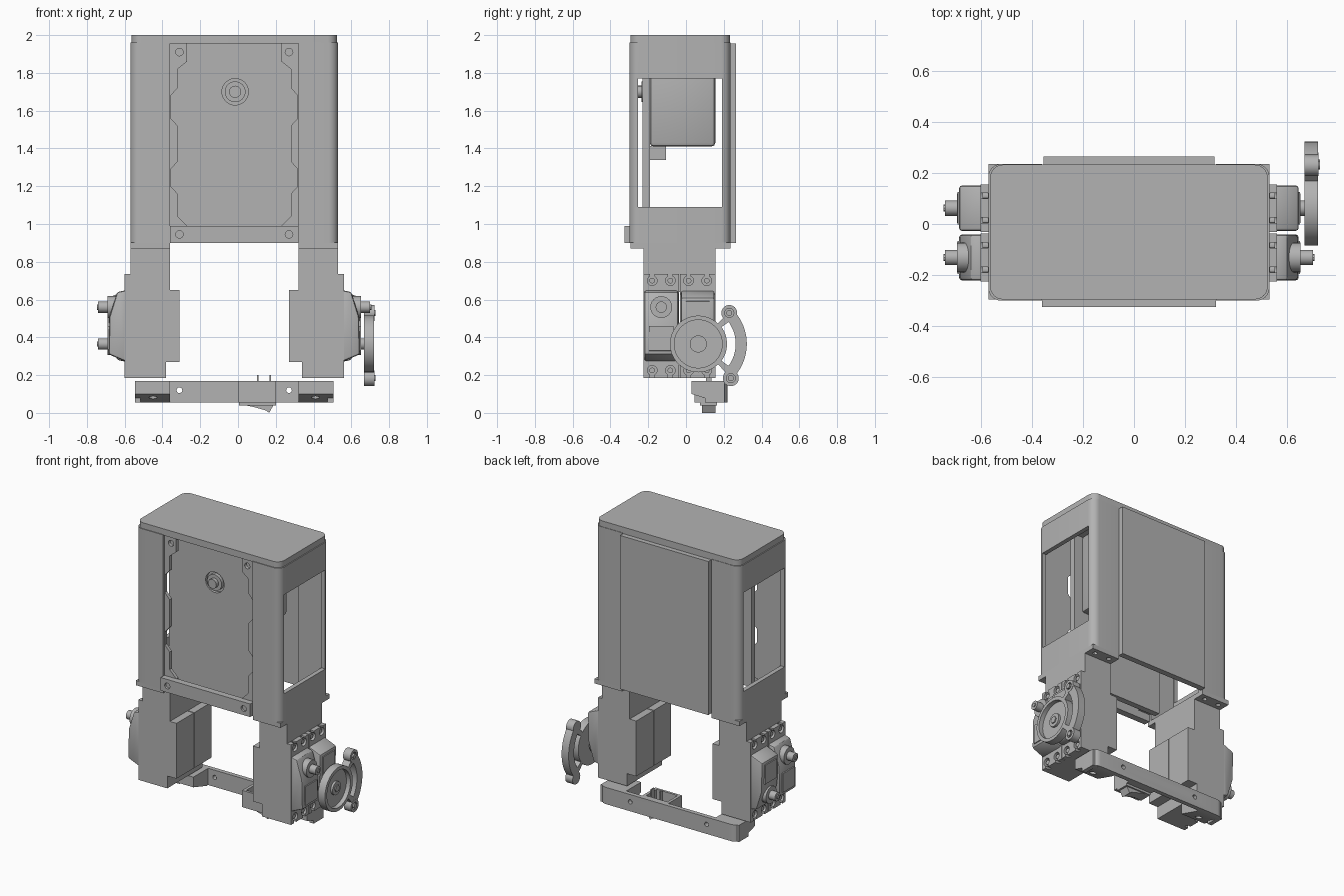
import bpy, bmesh, math

if "Cube" in bpy.data.objects:
    bpy.data.objects.remove(bpy.data.objects["Cube"], do_unlink=True)

grey = bpy.data.materials.new("plain grey")
grey.use_nodes = True
colour = (0.45, 0.45, 0.45, 1)
grey.diffuse_color = colour
grey.node_tree.nodes["Principled BSDF"].inputs["Base Color"].default_value = colour
MID = -0.02          # centre plane of the body
parts = []


def prism(name, pts, axis, lo, hi):
    """Extrude a 2D outline along an axis."""
    k = "xyz".index(axis)
    bm = bmesh.new()
    rings = []
    for a in (lo, hi):
        ring = []
        for p in pts:
            co = list(p)
            co.insert(k, a)
            ring.append(bm.verts.new(co))
        rings.append(ring)
    low, top = rings
    bm.faces.new(low)
    bm.faces.new(top)
    for i in range(len(pts)):
        j = (i + 1) % len(pts)
        bm.faces.new((low[i], low[j], top[j], top[i]))
    bmesh.ops.recalc_face_normals(bm, faces=bm.faces)
    me = bpy.data.meshes.new(name)
    bm.to_mesh(me)
    bm.free()
    me.materials.append(grey)
    ob = bpy.data.objects.new(name, me)
    bpy.context.collection.objects.link(ob)
    parts.append(ob)
    return ob


def box(name, x0, x1, y0, y1, z0, z1):
    return prism(name, [(x0, y0), (x1, y0), (x1, y1), (x0, y1)], "z", z0, z1)


def arc(c, r, a0, a1, n=24):
    return [(c[0] + r * math.cos(math.radians(a0 + (a1 - a0) * i / n)),
             c[1] + r * math.sin(math.radians(a0 + (a1 - a0) * i / n))) for i in range(n + 1)]


def disc(name, c, r, axis, lo, hi, n=32):
    return prism(name, arc(c, r, 0, 360, n)[:-1], axis, lo, hi)


def rounded(x0, x1, y0, y1, r):
    return (arc((x1 - r, y1 - r), r, 0, 90, 8) + arc((x0 + r, y1 - r), r, 90, 180, 8)
            + arc((x0 + r, y0 + r), r, 180, 270, 8) + arc((x1 - r, y0 + r), r, 270, 360, 8))


def apply(ob, mod):
    bpy.context.view_layer.objects.active = ob
    bpy.ops.object.modifier_apply(modifier=mod.name)


def cut(ob, *cutters):
    for c in cutters:
        m = ob.modifiers.new("cut", "BOOLEAN")
        m.operation, m.solver, m.object = "DIFFERENCE", "EXACT", c
        apply(ob, m)
        parts.remove(c)
        bpy.data.objects.remove(c, do_unlink=True)


def bevel(ob, w):
    m = ob.modifiers.new("bevel", "BEVEL")
    m.width, m.segments = w, 2
    apply(ob, m)


# Housing: rounded shell, open front and back, a window in each side
shell = prism("housing", rounded(MID - .55, MID + .55, -.30, .235, .05), "z", .90, 1.96)
cut(shell,
    box("cutter", MID - .52, MID + .52, -.262, .197, 0, 3),
    box("cutter", MID - .34, MID + .34, -1, 1, 0, 3),
    box("cutter", -1, 1, -.255, .19, 1.09, 1.77))
prism("lid", rounded(MID - .543, MID + .543, -.295, .232, .05), "z", 1.955, 2.0)
box("back_cover", MID - .335, MID + .335, .225, .265, .90, 1.955)
bar = box("front_bar", MID - .34, MID + .34, -.325, -.28, .90, .99)
cut(bar, *[disc("cutter", (MID + s * .29, .945), .02, "y", -.33, -.31, 16) for s in (-1, 1)])

# Recessed panel with the motor behind it
panel = box("motor_panel", MID - .345, MID + .345, -.23, -.19, .92, 1.955)
cut(panel, disc("cutter", (-.015, 1.70), .07, "y", -.24, -.21))
disc("shaft_collar", (-.015, 1.70), .055, "y", -.235, -.19)
disc("motor_shaft", (-.015, 1.70), .032, "y", -.26, -.19, 16)
bevel(box("motor", MID - .29, MID + .29, -.192, .155, 1.41, 1.955), .02)
box("motor_plug", MID - .08, MID + .08, -.19, -.105, 1.34, 1.412)

for s, side in ((1, "left"), (-1, "right")):
    def X(d):
        return MID + s * d

    def sbox(name, d0, d1, *rest):
        return box(side + "_" + name, *sorted((X(d0), X(d1))), *rest)

    def sdisc(name, c, r, d0, d1, n=24):
        return disc(side + "_" + name, c, r, "x", *sorted((X(d0), X(d1))), n)

    # Notched flange at the edge of the front opening
    edge = [(.345, .95), (.25, .95), (.25, .99), (.30, 1.04), (.30, 1.16), (.336, 1.20),
            (.336, 1.29), (.30, 1.33), (.30, 1.52), (.336, 1.56), (.336, 1.68),
            (.30, 1.72), (.30, 1.82), (.25, 1.86), (.25, 1.955), (.345, 1.955)]
    flange = prism(side + "_flange", [(X(d), z) for d, z in edge], "y", -.285, -.262)
    cut(flange, disc("cutter", (X(.29), 1.91), .02, "y", -.4, -.2, 16))

    # Mounting foot and leg brackets
    foot = sbox("foot_plate", .34, .55, -.295, .235, .87, .902)
    cut(foot, *[disc("cutter", (X(d), .195), .015, "z", .8, 1, 12) for d in (.39, .50)])
    sbox("neck", .34, .55, -.225, .155, .64, .88)
    sbox("lower_bracket", .36, .55, -.225, .155, .185, .28)

    # Pair of servos, one turned upside down
    for place, y0, y1, flip in (("front", -.225, -.037, 1), ("back", -.031, .155, -1)):
        yc = (y0 + y1) / 2
        zs = .4625 + flip * .0975

        def Z(z):
            return .46 + flip * z
        sbox(place + "_servo_case", .29, .58, y0, y1, .27, .65)
        outline = [(.57, .19), (.62, .18), (.66, .05), (.665, -.15), (.57, -.19)]
        cap = prism(side + "_" + place + "_servo_cap", [(X(d), Z(z)) for d, z in outline],
                    "y", y0 + .004, y1 - .004)
        bevel(cap, .012)
        raised = [(.60, .0), (.67, .0), (.67, -.13), (.60, -.15)]
        prism(side + "_" + place + "_servo_cover", [(X(d), Z(z)) for d, z in raised],
              "y", y0 + .03, y1 - .03)
        sdisc(place + "_servo_collar", (yc, zs), .058, .60, .672)
        sdisc(place + "_servo_shaft", (yc, zs), .03, .66, .72, 16)
        sdisc(place + "_shaft_screw", (yc, zs), .014, .71, .726, 8)
        # Ears with open screw slots
        for z0, z1, hole, out in ((.64, .735, .70, .75), (.185, .28, .225, .17)):
            ear = sbox(place + "_servo_ear", .545, .58, y0, y1, z0, z1)
            for dy in (-.048, .048):
                cut(ear, sdisc("cutter", (yc + dy, hole), .026, .552, .7, 16),
                    sbox("cutter", .552, .7, yc + dy - .011, yc + dy + .011,
                         min(hole, out), max(hole, out)))
                sdisc("ear_screw", (yc + dy, hole), .015, .54, .572, 12)

    # Bar end block with sloping underside
    block = prism(side + "_end_block",
                  [(.03, .17), (.205, .17), (.205, .055), (.175, .055), (.03, .10)],
                  "x", *sorted((X(.34), X(.525))))
    cut(block, disc("cutter", (X(.43), .09), .022, "z", 0, .12, 16))

# Wheel with slotted crescent arm on the left back servo
hub = (.065, .365)
wheel = disc("wheel", hub, .15, "x", .667, .72, 48)
cut(wheel, disc("cutter", hub, .127, "x", .69, .8, 40))
disc("wheel_hub", hub, .045, "x", .68, .705)
disc("wheel_screw", hub, .024, "x", .70, .712, 6)
arm = prism("crescent_arm", arc(hub, .257, -46, 46) + arc(hub, .14, 46, -46), "x", .667, .72)
cut(arm, prism("cutter", arc(hub, .152, -36, 36) + arc(hub, .198, 36, -36), "x", .6, .8))
for a, r in ((45, .232), (-46.5, .25)):
    c = arc(hub, r, a, a, 1)[0]
    tip = disc("crescent_tip", c, .042, "x", .667, .722)
    cut(arm, disc("cutter", c, .041, "x", .6, .8))
    cut(tip, disc("cutter", c, .024, "x", .705, .8, 20))
    disc("tip_screw", c, .016, "x", .70, .728, 12)

# Lower crossbar with rounded back corners
strip = arc((.455, .17), .05, 0, 90, 8) + arc((-.495, .17), .05, 90, 180, 8)
strip += [(-.545, .10), (-.515, .10), (-.515, .19), (.475, .19), (.475, .10), (.505, .10)]
crossbar = prism("crossbar", strip, "z", .055, .17)
cut(crossbar, *[disc("cutter", (MID + s * .29, .12), .015, "y", 0, .4, 16) for s in (-1, 1)])

# Rocker switch in its holder
holder = box("switch_holder", 0, .2, .045, .195, .055, .17)
cut(holder, box("cutter", .02, .18, .062, .175, .09, .3))
box("switch_bezel", .005, .20, .075, .165, .04, .06)
prism("switch_rocker", [(.015, .045), (.19, .045), (.165, 0), (.15, .012), (.08, .032)],
      "y", .085, .155)
for x in (.105, .17):
    box("switch_pin", x - .004, x + .004, .105, .135, .08, .20)

# Smooth round surfaces while keeping edges sharp
bpy.ops.object.select_all(action="DESELECT")
for ob in parts:
    ob.select_set(True)
bpy.context.view_layer.objects.active = shell
bpy.ops.object.shade_smooth_by_angle(angle=math.radians(30))
